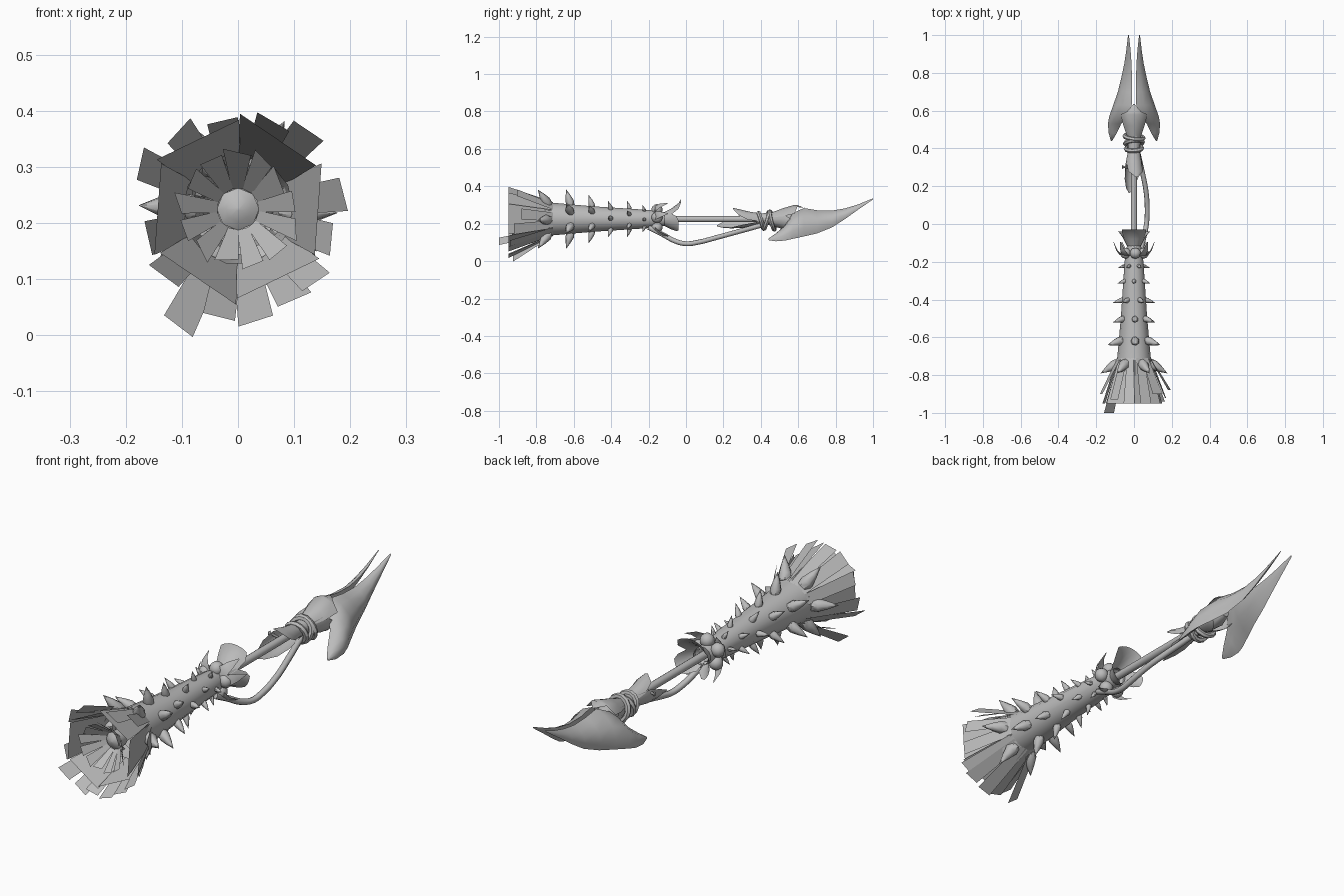
import bpy, bmesh, math, random
from mathutils import Vector, Matrix

if "Cube" in bpy.data.objects:
    bpy.data.objects.remove(bpy.data.objects["Cube"])

random.seed(4)
CZ = 0.225                       # height of the long axis
grey = bpy.data.materials.new("grey")
grey.diffuse_color = (0.5, 0.5, 0.5, 1)
grey.use_nodes = True
grey.node_tree.nodes["Principled BSDF"].inputs["Base Color"].default_value = grey.diffuse_color


def polar(deg, r, y):
    a = math.radians(deg)
    return Vector((r * math.cos(a), y, CZ + r * math.sin(a)))


def make(name, verts, faces, smooth=True, angle=50, solid=True):
    me = bpy.data.meshes.new(name)
    me.from_pydata([tuple(v) for v in verts], [], faces)
    if solid:
        bm = bmesh.new()
        bm.from_mesh(me)
        bmesh.ops.recalc_face_normals(bm, faces=bm.faces)
        bm.to_mesh(me)
        bm.free()
    me.materials.append(grey)
    ob = bpy.data.objects.new(name, me)
    bpy.context.collection.objects.link(ob)
    if smooth:
        bpy.ops.object.select_all(action='DESELECT')
        ob.select_set(True)
        bpy.context.view_layer.objects.active = ob
        bpy.ops.object.shade_smooth_by_angle(angle=math.radians(angle))
    return ob


def loft(verts, faces, rings, closed=True, caps=True):
    """Append a skin over equally sized rings of points."""
    b, n = len(verts), len(rings[0])
    for ring in rings:
        verts.extend(ring)
    for i in range(len(rings) - 1):
        for j in range(n if closed else n - 1):
            k = (j + 1) % n
            faces.append((b + i*n + j, b + i*n + k, b + (i+1)*n + k, b + (i+1)*n + j))
    if caps and closed:
        faces.append(tuple(range(b, b + n)))
        faces.append(tuple(range(b + (len(rings)-1)*n, b + len(rings)*n)))


def turned(name, profile, n=12, caps=True):
    v, f = [], []
    loft(v, f, [[polar(360*j/n, r, y) for j in range(n)] for y, r in profile], caps=caps)
    return make(name, v, f)


def curved_leaves(name, leaves, n=7):
    """Leaves curling round the axis: (angle, rows of y, radius, half angle)."""
    v, f = [], []
    for deg, rows in leaves:
        loft(v, f, [[polar(deg + h*(2*j/(n-1) - 1), r, y) for j in range(n)]
                    for y, r, h in rows], closed=False)
    return make(name, v, f, solid=False)


def planks(name, items):
    """Flat strips: (angle, r0, y0, width0, r1, y1, width1, twist)."""
    v, f = [], []
    for deg, r0, y0, w0, r1, y1, w1, tw in items:
        a = math.radians(deg)
        t = Vector((-math.sin(a), 0, math.cos(a)))
        o = Vector((math.cos(a), 0, math.sin(a))) * tw
        p, q, b = polar(deg, r0, y0), polar(deg, r1, y1), len(v)
        v += [p - t*w0/2, p + t*w0/2, q + t*w1/2 + o, q - t*w1/2 - o]
        f.append((b, b+1, b+2, b+3))
    return make(name, v, f, smooth=False, solid=False)


def body_radius(y):
    pts = [(-0.82, 0.105), (-0.72, 0.09), (-0.5, 0.07), (-0.2, 0.05), (-0.1, 0.035)]
    for (a, r), (b, s) in zip(pts, pts[1:]):
        if y <= b:
            return r + (s - r) * (y - a) / (b - a)


# Tapered trunk and straight shaft
turned("trunk", [(y, body_radius(y)) for y in (-0.78, -0.72, -0.6, -0.5, -0.35, -0.2, -0.1)],
       14, caps=False)
turned("shaft", [(-0.16, 0.017), (0.46, 0.017)], 10)

# Six wide panels of the flared mouth
planks("mouth_panels", [(60*k, 0.08, -0.72, 0.1, 0.143, -0.95, 0.163, 0.006) for k in range(6)])

# Ragged outer strips: angle, end radius, end y
ends = [(155, .192, -.9), (127, .175, -.93), (100, .16, -.95), (68, .168, -.95), (48, .188, -.9),
        (8, .19, -.88), (-18, .175, -.92), (-43, .19, -.94), (-58, .19, -.95), (-81, .202, -.95),
        (-100, .195, -.95), (-117, .234, -.925), (-138, .178, -1.0), (-162, .168, -.95)]
planks("outer_strips", [(a, .088, -.71, .045, r, y, random.uniform(.055, .066),
                         random.uniform(-.008, .008)) for a, r, y in ends])

# Inner flower with its bud
planks("inner_petals", [(360*k/13 + 8, .036, -.845, .02, random.uniform(.088, .112), -.93,
                         random.uniform(.035, .052), random.uniform(-.009, .009)) for k in range(13)])
turned("bud", [(-.862, .003), (-.856, .022), (-.845, .038), (-.80, .035)], 8)

# Rows of thorns
v, f = [], []
for y, length, phase in ((-.735, .10, 0), (-.615, .082, 30), (-.5, .062, 30),
                         (-.4, .05, 0), (-.3, .043, 30), (-.22, .036, 0)):
    for k in range(6):
        deg = 60*k + phase + random.uniform(-4, 4)
        out = polar(deg, 1, 0) - polar(deg, 0, 0)
        lean = 0.6 if y < -.7 else 0.3
        d = (out + Vector((0, -lean, 0))).normalized()
        s = d.cross(Vector((0, 1, 0))).normalized()
        u = d.cross(s)
        base = polar(deg, body_radius(y) - .008, y)
        rings = []
        for h, r in ((0, .24), (.25, .28), (.6, .17), (1, .005)):
            rings.append([base + d*h*(length + .008) + (s*math.cos(t) + u*math.sin(t))*r*length
                          for t in (math.tau*j/7 for j in range(7))])
        loft(v, f, rings)
make("thorns", v, f)

# Berries round the neck
bm = bmesh.new()
for k in range(5):
    bmesh.ops.create_uvsphere(bm, u_segments=10, v_segments=7, radius=.03,
                              matrix=Matrix.Translation(polar(10 + 72*k, .05, -.155)))
me = bpy.data.meshes.new("tmp")
bm.to_mesh(me)
bm.free()
make("berries", [p.co.copy() for p in me.vertices], [tuple(p.vertices) for p in me.polygons])
bpy.data.meshes.remove(me)

# Pointed neck leaves bending outward, and the open collar
curved_leaves("neck_leaves", [(a, [(-.17, .04, 18), (-.165, .075, 18), (-.14, .095, 10), (-.095, .112, 1)])
                              for a in (15, 50, 130, 165, 235, 305)], 5)
curved_leaves("collar", [
    (90, [(-.13, .03, 75), (-.08, .055, 65), (-.04, .085, 50), (-.028, .105, 36)]),
    (205, [(-.13, .03, 65), (-.08, .055, 60), (-.05, .075, 35), (-.04, .085, 20)]),
    (335, [(-.13, .03, 65), (-.08, .055, 60), (-.05, .075, 35), (-.04, .085, 20)])])

# Hanging vine
cu = bpy.data.curves.new("vine_path", 'CURVE')
cu.dimensions = '3D'
cu.bevel_depth = .013
cu.bevel_resolution = 2
cu.resolution_u = 5
path = [(.03, -.2, .18), (.04, -.12, .14), (.055, -.06, .108), (.066, 0, .093), (.07, .06, .1),
        (.064, .17, .128), (.043, .28, .158), (.025, .36, .18), (.01, .43, .2)]
sp = cu.splines.new('BEZIER')
sp.bezier_points.add(len(path) - 1)
for p, co in zip(sp.bezier_points, path):
    p.co = co
    p.handle_left_type = p.handle_right_type = 'AUTO'
cu.use_fill_caps = True
cu.materials.append(grey)
vine = bpy.data.objects.new("vine", cu)
bpy.context.collection.objects.link(vine)

# Leaf sheath on the shaft with a small twig
curved_leaves("shaft_leaves", [
    (235, [(.4, .03, 100), (.3, .048, 85), (.24, .05, 60), (.19, .046, 30), (.165, .044, 5)]),
    (75, [(.4, .03, 100), (.33, .042, 80), (.28, .054, 50), (.25, .06, 8)])])
v, f = [], []
loft(v, f, [[Vector((x, y + r*math.cos(t), CZ + .01 + r*math.sin(t)))
             for t in (math.tau*j/6 for j in range(6))]
            for x, y, r in ((-.01, .29, .006), (-.055, .302, .005), (-.06, .302, .010), (-.064, .302, .008))])
make("twig", v, f)

# Tilted cord wraps
v, f = [], []
for y, tx, tz, R in ((.4, .3, .05, .043), (.43, -.3, .1, .047), (.46, .25, -.12, .05)):
    m = Matrix.Translation((0, y, CZ - .008)) @ Matrix.Rotation(tx, 4, 'X') @ Matrix.Rotation(tz, 4, 'Z')
    rings = []
    for i in range(15):
        a = math.tau*i/14
        rings.append([m @ Vector(((R + .012*math.cos(b))*math.cos(a), .012*math.sin(b),
                                  (R + .012*math.cos(b))*math.sin(a)))
                      for b in (math.tau*j/6 for j in range(6))])
    loft(v, f, rings, caps=False)
make("cord_wraps", v, f)

# Blade socket and its cup of leaves
turned("socket", [(.38, .03), (.46, .036), (.54, .042), (.6, .02)], 10)
curved_leaves("socket_leaves", [
    (90, [(.46, .036, 75), (.52, .058, 75), (.58, .076, 68), (.595, .074, 30), (.635, .06, 3)]),
    (210, [(.46, .036, 60), (.52, .055, 60), (.56, .062, 30), (.58, .06, 3)]),
    (330, [(.46, .036, 60), (.52, .055, 60), (.56, .062, 30), (.58, .06, 3)])], 5)

# Twin barbed blades: y, inner upper edge x z, outer lower edge x z, bulge
sections = [(.44, .116, .120, .122, .112, .003), (.48, .092, .148, .132, .106, .018),
            (.53, .068, .192, .134, .110, .030), (.57, .035, .255, .125, .119, .038),
            (.63, .012, .284, .102, .132, .040), (.70, .010, .272, .076, .148, .034),
            (.78, .011, .270, .058, .180, .026), (.85, .013, .282, .047, .225, .017),
            (.92, .018, .303, .040, .275, .009), (1.0, .027, .336, .031, .330, .002)]
for side, name in ((1, "blade_right"), (-1, "blade_left")):
    rings = []
    for y, ax, az, bx, bz, t in sections:
        A, B = Vector((ax, y, az)), Vector((bx, y, bz))
        nrm = Vector((az - bz, 0, bx - ax)).normalized()
        ring = [A.lerp(B, s) + nrm*t*h for s, h in
                ((0, 0), (.2, .65), (.5, 1), (.8, .75), (1, 0), (.8, -.2), (.5, -.35), (.2, -.3))]
        rings.append([Vector((p.x*side, p.y, p.z)) for p in ring])
    v, f = [], []
    loft(v, f, rings)
    make(name, v, f, angle=60)
